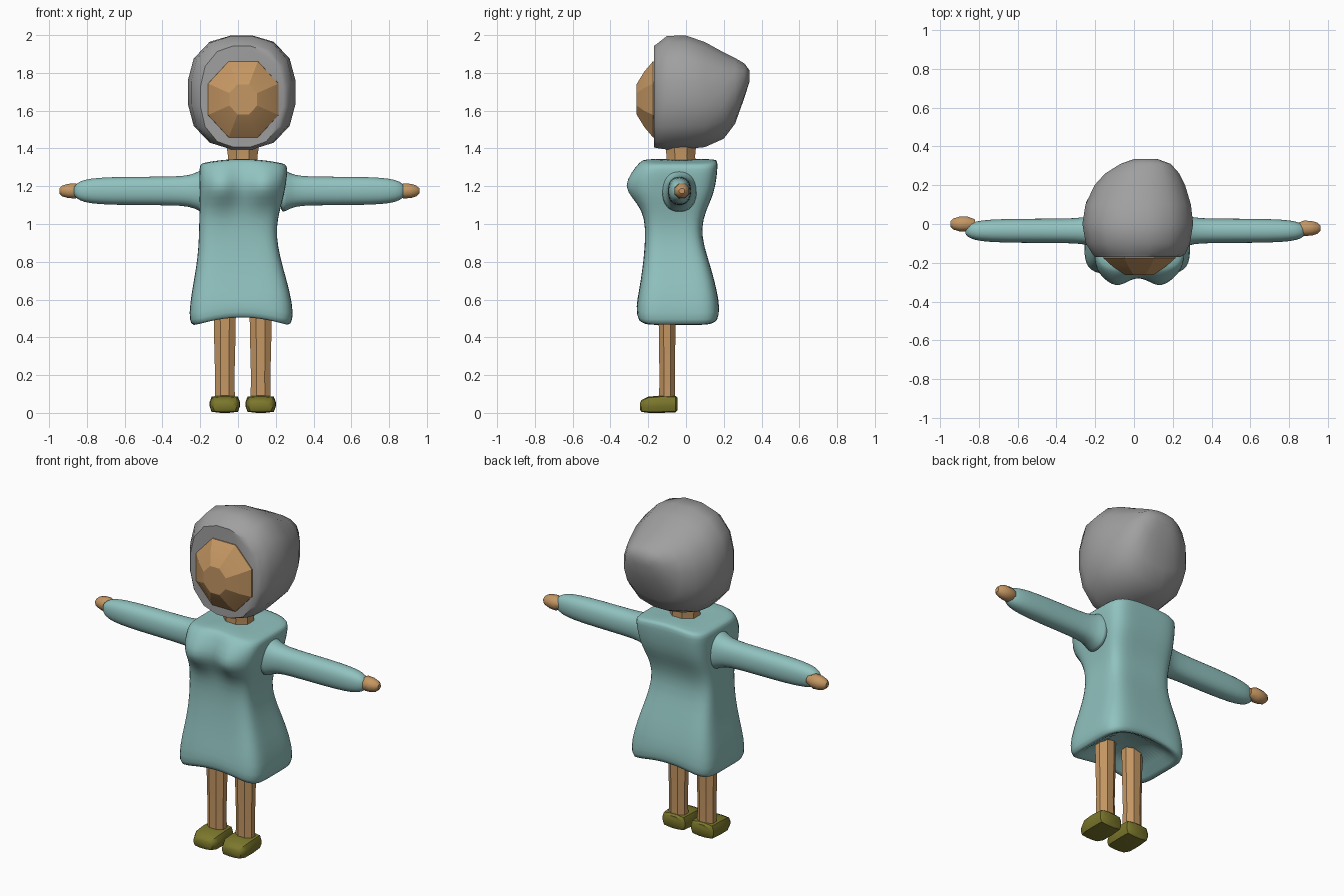
import bpy, bmesh, math
from mathutils import Vector

cube = bpy.data.objects.get("Cube")
if cube:
    bpy.data.objects.remove(cube, do_unlink=True)


def material(name, r, g, b):
    m = bpy.data.materials.new(name)
    m.use_nodes = True
    m.diffuse_color = (r, g, b, 1)
    bsdf = m.node_tree.nodes["Principled BSDF"]
    bsdf.inputs["Base Color"].default_value = (r, g, b, 1)
    bsdf.inputs["Roughness"].default_value = 0.8
    return m


teal = material("teal cloth", 0.28, 0.54, 0.52)
grey = material("grey hair", 0.35, 0.35, 0.35)
skin = material("tan skin", 0.56, 0.31, 0.125)
olive = material("olive shoe", 0.20, 0.185, 0.025)


def loft(name, axis, stations, mat, sides=8, power=2.0, subdiv=0, angle=35, deform=None):
    """Skin superellipse rings; each station is (position, a_min, a_max, b_min, b_max)."""
    place = {"x": lambda t, a, b: (t, a, b),
             "y": lambda t, a, b: (a, t, b),
             "z": lambda t, a, b: (a, b, t)}[axis]
    bm = bmesh.new()
    rings = []
    for t, a0, a1, b0, b1 in stations:
        ring = []
        for i in range(sides):
            ang = math.tau * (i + 0.5) / sides
            c, s = math.cos(ang), math.sin(ang)
            r = (abs(c) ** power + abs(s) ** power) ** (-1 / power)
            a = (a0 + a1) / 2 + (a1 - a0) / 2 * r * c
            b = (b0 + b1) / 2 + (b1 - b0) / 2 * r * s
            ring.append(bm.verts.new(place(t, a, b)))
        rings.append(ring)
    for low, high in zip(rings, rings[1:]):
        for i in range(sides):
            j = (i + 1) % sides
            bm.faces.new((low[i], low[j], high[j], high[i]))
    bm.faces.new(rings[0])
    bm.faces.new(rings[-1])
    if deform:
        for v in bm.verts:
            deform(v.co)
    bmesh.ops.recalc_face_normals(bm, faces=bm.faces)
    mesh = bpy.data.meshes.new(name)
    bm.to_mesh(mesh)
    bm.free()
    mesh.materials.append(mat)
    ob = bpy.data.objects.new(name, mesh)
    bpy.context.collection.objects.link(ob)
    bpy.ops.object.select_all(action="DESELECT")
    ob.select_set(True)
    bpy.context.view_layer.objects.active = ob
    if subdiv:
        mod = ob.modifiers.new("smooth surface", "SUBSURF")
        mod.levels = mod.render_levels = subdiv
        bpy.ops.object.shade_smooth()
    else:
        bpy.ops.object.shade_smooth_by_angle(angle=math.radians(angle))
    return ob


# Dress: boxy flared body with bust, sloping shoulders and arched hem
def shape_dress(co):
    if co.y < -0.1:
        for cx in (-0.09, 0.135):
            d = ((co.x - cx) / 0.07) ** 2 + ((co.z - 1.2) / 0.085) ** 2
            co.y -= 0.06 * math.exp(-d)
    middle = max(0, 1 - ((co.x - 0.02) / 0.24) ** 2)
    if co.z < 0.56:
        co.z += 0.04 * middle
    elif co.z > 1.28:
        co.z += 0.025 * middle


loft("dress", "z", [
    (0.54, -0.12, 0.14, -0.16, 0.06),
    (0.46, -0.22, 0.25, -0.23, 0.145),
    (0.465, -0.25, 0.28, -0.255, 0.17),
    (0.52, -0.26, 0.295, -0.265, 0.178),
    (0.64, -0.245, 0.275, -0.25, 0.165),
    (0.76, -0.222, 0.24, -0.23, 0.135),
    (0.88, -0.208, 0.21, -0.218, 0.095),
    (0.98, -0.206, 0.202, -0.215, 0.08),
    (1.07, -0.203, 0.22, -0.225, 0.105),
    (1.14, -0.203, 0.24, -0.255, 0.138),
    (1.2, -0.204, 0.252, -0.275, 0.155),
    (1.27, -0.205, 0.262, -0.265, 0.165),
    (1.31, -0.202, 0.26, -0.235, 0.168),
    (1.318, -0.185, 0.24, -0.215, 0.155),
    (1.32, -0.08, 0.13, -0.12, 0.06),
], teal, sides=40, power=6, subdiv=1, deform=shape_dress)

# Sleeves (flared at the shoulder) and hands
for side, sign, shoulder, wrist in (("left", 1, 0.22, 0.885), ("right", -1, 0.17, 0.87)):
    span = wrist - shoulder
    profile = [(0.0, 1.65), (0.05, 1.4), (0.12, 1.08), (0.25, 1.0), (0.6, 1.0),
               (0.82, 0.94), (0.93, 0.78), (0.98, 0.52), (1.0, 0.25)]
    loft(side + "_sleeve", "x",
         [(sign * (shoulder + span * t), -0.035 - 0.063 * s, -0.035 + 0.063 * s,
           1.175 - 0.076 * s, 1.175 + 0.076 * s) for t, s in profile],
         teal, sides=16, power=2.5, subdiv=1)
    y = -0.022 if sign > 0 else 0.0
    loft(side + "_hand", "x",
         [(sign * (wrist + d), y - 0.043 * s, y + 0.043 * s, 1.175 - 0.043 * s, 1.175 + 0.043 * s)
          for d, s in ((-0.05, 0.6), (-0.01, 1), (0.03, 0.95), (0.06, 0.72), (0.075, 0.35))],
         skin, sides=8, angle=45)

# Neck
loft("neck", "z", [(1.28, -0.06, 0.11, -0.11, 0.055), (1.36, -0.055, 0.105, -0.105, 0.05),
                   (1.46, -0.07, 0.12, -0.115, 0.06)], skin, sides=8, power=3)

# Hair: rounded hood with flat front and a raised point at the back
loft("hair", "y", [
    (-0.17, -0.2, 0.24, 1.405, 1.945),
    (-0.155, -0.215, 0.265, 1.4, 1.955),
    (-0.1, -0.25, 0.29, 1.392, 1.998),
    (0.0, -0.268, 0.307, 1.395, 2.0),
    (0.1, -0.252, 0.295, 1.405, 1.965),
    (0.2, -0.205, 0.265, 1.45, 1.91),
    (0.26, -0.15, 0.235, 1.53, 1.88),
    (0.31, -0.07, 0.19, 1.67, 1.85),
    (0.335, 0.0, 0.12, 1.75, 1.815),
], grey, sides=16, power=2.5, angle=38)

# Face: faceted dome
cx, cz = 0.028, 1.66
loft("face", "y", [(y, cx - 0.19 * s, cx + 0.19 * s, cz - 0.205 * s, cz + 0.205 * s)
                   for y, s in ((-0.14, 1.08), (-0.175, 1.06), (-0.22, 0.78), (-0.262, 0.42))],
     skin, sides=8, angle=20)

# Legs and shoes
for side, x in (("left", 0.12), ("right", -0.07)):
    loft(side + "_leg", "z", [(z, x - w, x + w, -0.1 - d, -0.1 + d) for z, w, d in
                              ((0.05, 0.054, 0.043), (0.2, 0.052, 0.041),
                               (0.4, 0.057, 0.044), (0.6, 0.06, 0.046))],
         skin, sides=8, power=4)
    loft(side + "_shoe", "y", [(-0.045, x - 0.06, x + 0.06, 0.015, 0.08),
                               (-0.055, x - 0.075, x + 0.075, 0.003, 0.09),
                               (-0.13, x - 0.08, x + 0.08, 0.0, 0.092),
                               (-0.2, x - 0.078, x + 0.078, 0.0, 0.086),
                               (-0.235, x - 0.062, x + 0.062, 0.005, 0.068),
                               (-0.243, x - 0.045, x + 0.045, 0.015, 0.055)],
         olive, sides=12, power=5, angle=40)
